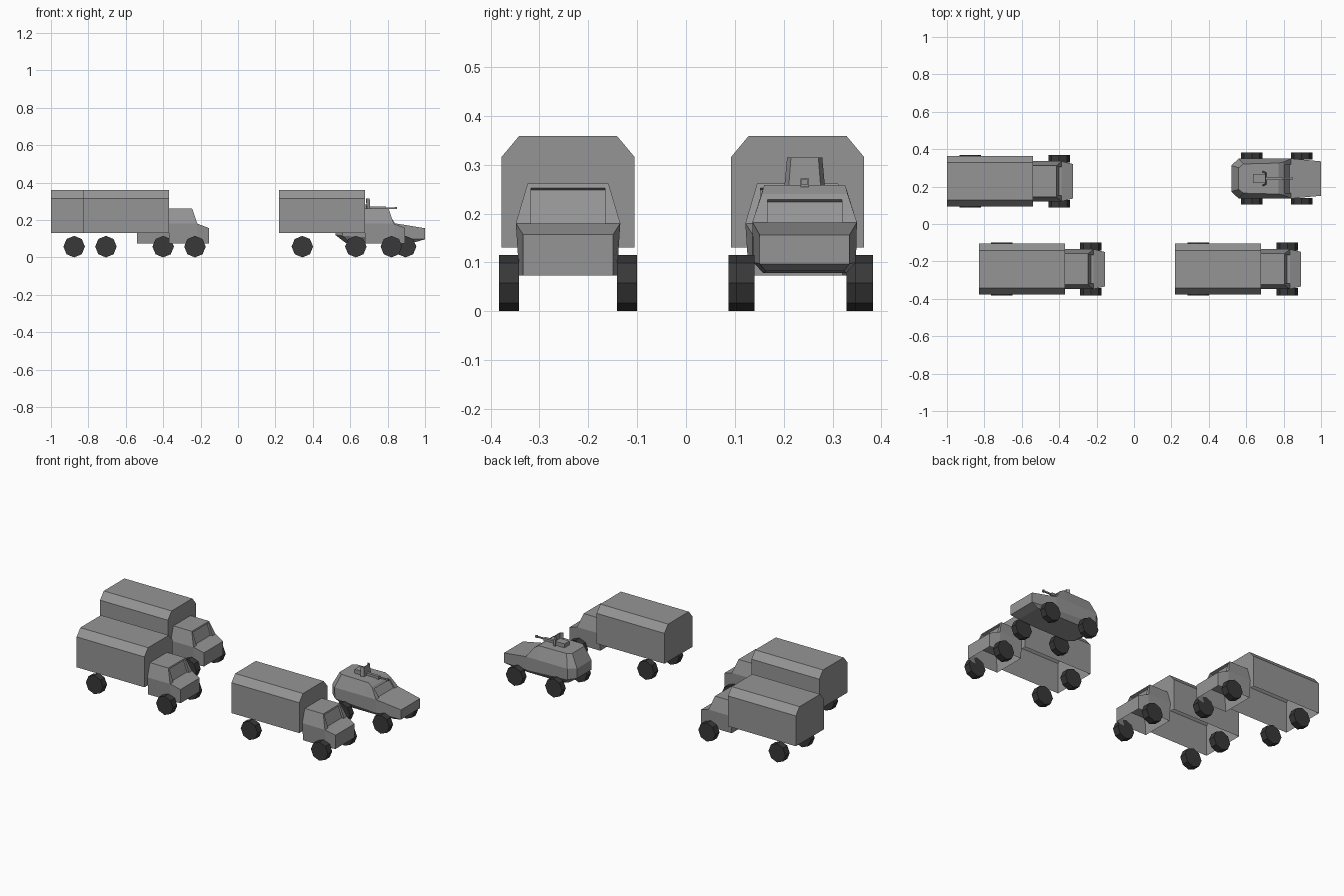
import bpy, bmesh, math
from mathutils import Matrix, Vector

if "Cube" in bpy.data.objects:
    bpy.data.objects.remove(bpy.data.objects["Cube"])

rubber = bpy.data.materials.new("rubber")
rubber.diffuse_color = (.04, .04, .04, 1)
rubber.use_nodes = True
rubber.node_tree.nodes["Principled BSDF"].inputs["Base Color"].default_value = rubber.diffuse_color
paint = bpy.data.materials.new("paint")
paint.diffuse_color = (.3, .3, .3, 1)
paint.use_nodes = True
paint.node_tree.nodes["Principled BSDF"].inputs["Base Color"].default_value = paint.diffuse_color


def finish(bm, name, origin, mat=paint):
    bmesh.ops.translate(bm, verts=bm.verts, vec=Vector(origin))
    me = bpy.data.meshes.new(name)
    bm.to_mesh(me)
    bm.free()
    me.materials.append(mat)
    ob = bpy.data.objects.new(name, me)
    bpy.context.collection.objects.link(ob)
    return ob


def loft(name, layers, origin, bottom=True, window=None):
    """Join stacked outlines; each is a half outline (x, half width, z) from rear to front.
    window = (frame width, recess depth, half width of the glass)."""
    bm = bmesh.new()
    rings = []
    for half in layers:
        pts = [(x, -y, z) for x, y, z in half] + [(x, y, z) for x, y, z in reversed(half)]
        rings.append([bm.verts.new(p) for p in pts])
    n = len(rings[0])
    for a, b in zip(rings, rings[1:]):
        for i in range(n):
            j = (i + 1) % n
            f = bm.faces.new((a[i], a[j], b[j], b[i]))
            if i == n // 2 - 1:
                glass = f
    # top and bottom skins as strips between the two sides
    for i in range(n // 2 - 1):
        r = rings[-1]
        bm.faces.new((r[i], r[i + 1], r[n - 2 - i], r[n - 1 - i]))
        if bottom:
            r = rings[0]
            bm.faces.new((r[i + 1], r[i], r[n - 1 - i], r[n - 2 - i]))
    if window:
        frame, depth, width = window
        bm.normal_update()
        bmesh.ops.inset_region(bm, faces=[glass], thickness=frame)
        normal = glass.normal.copy()
        for v in glass.verts:
            v.co.y = math.copysign(width, v.co.y)
        pane = bmesh.ops.extrude_discrete_faces(bm, faces=[glass])["faces"][0]
        for v in pane.verts:
            v.co -= normal * depth
    return finish(bm, name, origin)


def box(name, x, y, z, origin):
    bm = bmesh.new()
    bmesh.ops.create_cube(bm, size=1)
    lo, hi = Vector((x[0], y[0], z[0])), Vector((x[1], y[1], z[1]))
    for v in bm.verts:
        v.co = (lo + hi) / 2 + Vector(a * b for a, b in zip(v.co, hi - lo))
    return finish(bm, name, origin)


def wheels(prefix, xs, inner, outer, origin):
    r = 0.0575
    for end, x in zip(("rear", "front"), xs):
        for side, s in (("right", -1), ("left", 1)):
            bm = bmesh.new()
            bmesh.ops.create_cone(bm, cap_ends=True, segments=8, radius1=r, radius2=r,
                                  depth=outer - inner,
                                  matrix=Matrix.Rotation(math.pi / 2, 4, 'X'))
            ox, oy, _ = origin
            finish(bm, f"{prefix}_{end}_{side}_wheel",
                   (ox + x, oy + s * (inner + outer) / 2, r), rubber)


def truck(prefix, x, y):
    o = (x, y, 0)
    # canvas covered cargo body, open underneath
    loft(prefix + "_cargo_cover", [
        [(0, .136, .13), (.46, .136, .13)],
        [(0, .136, .316), (.46, .136, .316)],
        [(0, .1, .359), (.46, .1, .359)]], o, bottom=False)
    # engine bay and doors
    loft(prefix + "_cab_lower", [
        [(.46, .1, .073), (.613, .1, .073), (.674, .092, .073)],
        [(.46, .107, .18), (.613, .107, .18), (.674, .092, .157)]], o, bottom=False)
    # cab top with recessed windscreen
    loft(prefix + "_cab_upper", [
        [(.46, .107, .18), (.613, .107, .18)],
        [(.46, .083, .261), (.585, .083, .261)]], o, bottom=False, window=(.011, .013, .076))
    wheels(prefix, (.124, .6), .1, .1415, o)


def armoured_car(x, y):
    o = (x, y, 0)
    # boat shaped hull
    loft("car_hull", [
        [(.575, .06, .078), (.6, .085, .078), (.84, .085, .078), (.95, .08, .082)],
        [(.52, .07, .12), (.56, .105, .115), (.84, .105, .1), (1, .092, .097)],
        [(.52, .07, .18), (.56, .107, .182), (.84, .107, .182), (1, .092, .156)]], o)
    # crew compartment with vision slit
    loft("car_cabin", [
        [(.52, .07, .18), (.56, .107, .182), (.76, .107, .182), (.84, .107, .182)],
        [(.56, .058, .258), (.585, .078, .258), (.772, .083, .258), (.8, .088, .24)]],
        o, bottom=False, window=(.018, .008, .076))
    wheels("car", (.63, .896), .103, .14, o)
    # gun mount, gun and muzzle
    box("gun_mount", (.637, .7), (-.024, .024), (.255, .282), o)
    box("gun_receiver", (.7, .79), (-.009, .009), (.254, .272), o)
    box("gun_barrel", (.79, .85), (-.004, .004), (.26, .268), o)
    box("gun_muzzle", (.836, .85), (-.006, .006), (.258, .27), o)
    # folded shield plate
    bm = bmesh.new()
    cols = [(.69, -.042, -.036), (.708, -.033, -.028), (.708, .033, .028), (.69, .042, .036)]
    pairs = [(bm.verts.new((px, b, .25)), bm.verts.new((px - .004, t, .315)))
             for px, b, t in cols]
    for a, b in zip(pairs, pairs[1:]):
        bm.faces.new((a[0], b[0], b[1], a[1]))
    ob = finish(bm, "gun_shield", o)
    ob.modifiers.new("plate", 'SOLIDIFY').thickness = .004


truck("rear_truck", -1.0, .2285)
truck("front_truck", -.83, -.2415)
truck("side_truck", .22, -.2415)
armoured_car(0, .243)
